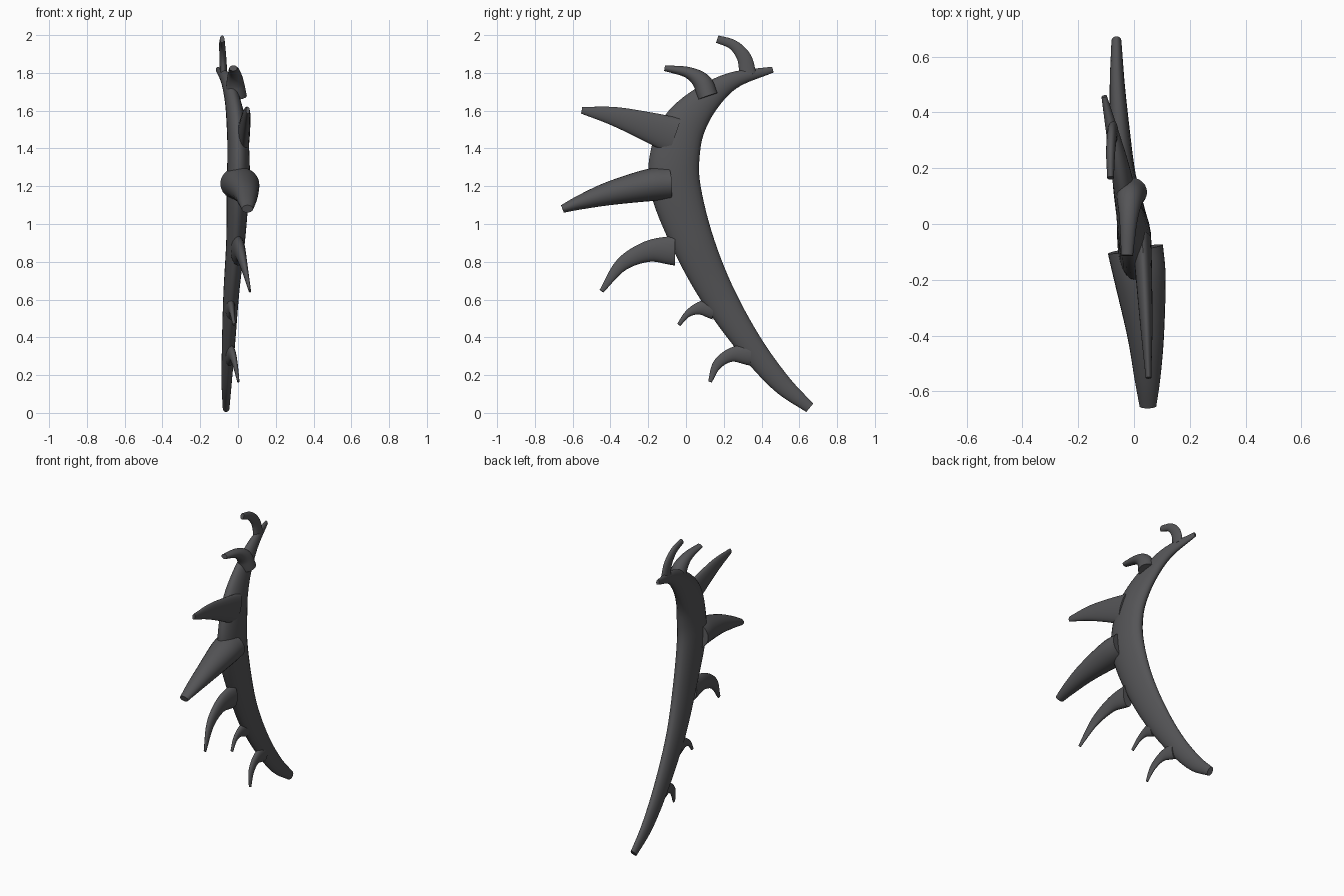
import bpy, bmesh, math
from mathutils import Vector

SIDES, STEPS = 24, 6


def spline(points):
    # Catmull-Rom interpolation of (x, y, z, side radius, in-plane radius)
    p = [Vector(q) for q in points]
    p = [2 * p[0] - p[1]] + p + [2 * p[-1] - p[-2]]
    out = []
    for i in range(1, len(p) - 2):
        a, b, c, d = p[i - 1:i + 3]
        for k in range(STEPS):
            t = k / STEPS
            out.append(0.5 * (2 * b + (c - a) * t + (2 * a - 5 * b + 4 * c - d) * t ** 2
                              + (3 * b - a - 3 * c + d) * t ** 3))
    return out + [p[-2]]


def horn(name, points):
    # Tapered elliptical sweep with flat capped ends
    path = spline(points)
    pos = [Vector(q[:3]) for q in path]
    bm = bmesh.new()
    rings = []
    for i, q in enumerate(path):
        tan = (pos[min(i + 1, len(pos) - 1)] - pos[max(i - 1, 0)]).normalized()
        side = Vector((1, 0, 0))
        side = (side - tan * side.dot(tan)).normalized()
        up = tan.cross(side)
        rings.append([bm.verts.new(pos[i] + side * q[3] * math.cos(a) + up * q[4] * math.sin(a))
                      for a in (2 * math.pi * k / SIDES for k in range(SIDES))])
    for r, s in zip(rings, rings[1:]):
        for k in range(SIDES):
            n = (k + 1) % SIDES
            bm.faces.new((r[k], r[n], s[n], s[k]))
    bm.faces.new(rings[0][::-1])
    bm.faces.new(rings[-1])
    bmesh.ops.recalc_face_normals(bm, faces=bm.faces)
    mesh = bpy.data.meshes.new(name)
    bm.to_mesh(mesh)
    bm.free()
    ob = bpy.data.objects.new(name, mesh)
    bpy.context.collection.objects.link(ob)
    bpy.ops.object.select_all(action='DESELECT')
    ob.select_set(True)
    bpy.context.view_layer.objects.active = ob
    bpy.ops.object.shade_smooth_by_angle(angle=math.radians(40))
    mat = bpy.data.materials.get("dark_antler") or bpy.data.materials.new("dark_antler")
    mat.diffuse_color = (0.09, 0.09, 0.095, 1)
    mesh.materials.append(mat)


# Main curved beam
horn("main_beam", [
    (-.063, .655, .027, .018, .029), (-.06, .50, .16, .027, .053), (-.05, .33, .37, .035, .07),
    (-.035, .16, .64, .042, .092), (-.012, .03, .92, .05, .113), (0, -.058, 1.2, .06, .134),
    (.002, -.056, 1.38, .058, .13), (-.008, -.01, 1.52, .052, .115), (-.03, .10, 1.655, .04, .08),
    (-.06, .25, 1.76, .03, .045), (-.107, .458, 1.817, .01, .016)])

# Tines from the bottom up
horn("lowest_tine", [
    (-.045, .34, .31, .028, .06), (-.03, .24, .307, .02, .037),
    (-.015, .165, .255, .014, .025), (.002, .127, .165, .006, .01)])
horn("small_tine", [
    (-.04, .14, .555, .028, .06), (-.035, .07, .553, .018, .034),
    (-.03, .01, .525, .012, .018), (-.02, -.038, .467, .008, .01)])
horn("middle_tine", [
    (0, -.06, .86, .038, .08), (.01, -.2, .855, .03, .056),
    (.03, -.34, .785, .02, .036), (.063, -.447, .645, .006, .012)])
horn("large_tine", [
    (.005, -.09, 1.215, .1, .088), (.022, -.2, 1.205, .092, .085),
    (.042, -.4, 1.163, .066, .063), (.048, -.55, 1.118, .047, .04), (.05, -.654, 1.08, .03, .021)])
horn("upper_tine", [
    (.028, -.06, 1.465, .034, .1), (.036, -.2, 1.515, .029, .078),
    (.045, -.38, 1.57, .021, .05), (.052, -.552, 1.602, .01, .018)])
horn("hooked_tine", [
    (-.01, .115, 1.675, .057, .055), (-.015, .085, 1.75, .046, .05),
    (-.02, .01, 1.802, .032, .03), (-.025, -.113, 1.825, .021, .015)])
horn("top_tine", [
    (-.076, .328, 1.79, .02, .045), (-.08, .308, 1.88, .018, .038),
    (-.084, .25, 1.948, .016, .027), (-.084, .165, 1.979, .012, .02)])
